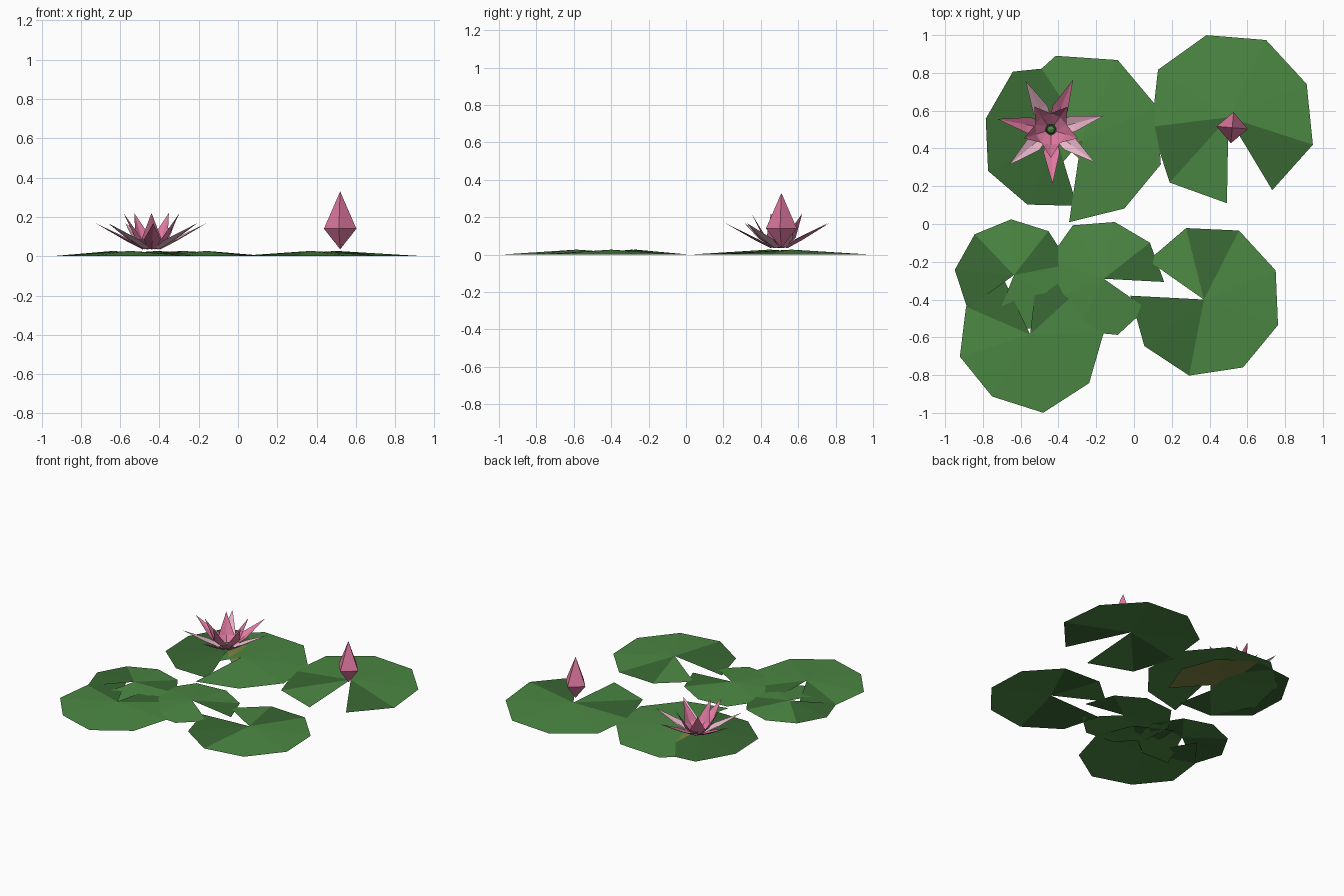
import bpy, math
from mathutils import Vector

if "Cube" in bpy.data.objects:
    bpy.data.objects.remove(bpy.data.objects["Cube"])


def material(name, rgb):
    m = bpy.data.materials.new(name)
    m.diffuse_color = (*rgb, 1)
    m.use_nodes = True
    m.node_tree.nodes["Principled BSDF"].inputs["Base Color"].default_value = m.diffuse_color
    return m


LEAF = material("leaf green", (0.072, 0.245, 0.056))
DARK = material("dark leaf green", (0.042, 0.142, 0.034))
OLIVE = material("yellowed leaf", (0.21, 0.235, 0.055))
PINK = material("petal pink", (0.74, 0.19, 0.35))
PALE = material("pale petal pink", (0.84, 0.48, 0.60))


def build(name, verts, faces, mats, indices=None):
    me = bpy.data.meshes.new(name)
    me.from_pydata(verts, [], faces)
    for m in mats:
        me.materials.append(m)
    for p in me.polygons:
        p.use_smooth = False
        if indices:
            p.material_index = indices[p.index]
    ob = bpy.data.objects.new(name, me)
    bpy.context.collection.objects.link(ob)
    return ob


def lily_pad(name, x, y, start, radii, dark=(), olive=(), height=0.027):
    """Shallow fan of eight triangles with an open notch."""
    verts = [(x, y, height)]
    for i, r in enumerate(radii):
        a = math.radians(start + 41 * i)
        verts.append((x + r * math.cos(a), y + r * math.sin(a), 0))
    n = len(radii) - 1
    faces = [(0, i + 1, i + 2) for i in range(n)]
    idx = [1 if i in dark else 2 if i in olive else 0 for i in range(n)]
    return build(name, verts, faces, [LEAF, DARK, OLIVE], idx)


# Lily pads
lily_pad("pad_back_right", 0.50, 0.565, -59,
         [.45, .47, .45, .455, .45, .45, .41, .465, .455], dark=(0, 6))
lily_pad("pad_back_middle", -0.28, 0.44, 261.6,
         [.435, .425, .44, .44, .47, .47, .44, .44, .43])
lily_pad("pad_back_left", -0.41, 0.45, 319,
         [.38, .38, .38, .39, .425, .39, .40, .38, .37],
         dark=(3, 4, 5, 6, 7), olive=(0, 1, 2))
lily_pad("pad_front_right", 0.37, -0.40, 177,
         [.39, .40, .41, .415, .415, .41, .41, .39, .36], dark=(0, 1, 6))
lily_pad("pad_front_middle", -0.16, -0.29, -3,
         [.32, .31, .306, .327, .31, .31, .31, .306, .275], dark=(0,))
lily_pad("pad_small_left", -0.635, -0.27, 248,
         [.30, .30, .30, .30, .295, .295, .30, .315, .305], dark=(3, 6, 7))
lily_pad("pad_front_left", -0.55, -0.585, 115.5,
         [.40, .37, .39, .385, .42, .405, .39, .39, .39], dark=(0, 7))

FLOWER = Vector((-0.44, 0.5, 0))


def petal(name, angle, base, shoulder, tip, mat):
    """Creased pointed petal; base and shoulder are (radius, half width, z)."""
    a = math.radians(angle)
    out = Vector((math.cos(a), math.sin(a), 0))
    side = Vector((-out.y, out.x, 0))
    verts = []
    for r, w, z in (base, shoulder):
        for s, drop in ((1, 0), (0, 0.012), (-1, 0)):
            verts.append(FLOWER + out * (r + drop) + side * w * s
                         + Vector((0, 0, z - drop * 0.6)))
    verts.append(FLOWER + out * tip[0] + Vector((0, 0, tip[1])))
    faces = [(0, 3, 4, 1), (1, 4, 5, 2), (3, 6, 4), (4, 6, 5)]
    return build(name, verts, [f[::-1] for f in faces], [mat])


# Flower petals: seven spreading outside, five upright inside
for i in range(7):
    petal(f"outer_petal_{i}", 14.6 + i * 360 / 7, (0.035, 0.025, 0.042),
          (0.12, 0.043, 0.085), (0.29, 0.168), PALE if i % 2 == 0 else PINK)
for i in range(5):
    petal(f"inner_petal_{i}", 270 + i * 72, (0.018, 0.026, 0.042),
          (0.07, 0.05, 0.09), (0.15, 0.22), PINK)


def spindle(name, x, y, rings, sides, turn, mats):
    """Closed faceted spindle from (radius, z) rings between two points."""
    (_, z0), *mid, (_, z1) = rings
    verts, faces = [(x, y, z0)], []
    for r, z in mid:
        for k in range(sides):
            a = turn + 2 * math.pi * k / sides
            verts.append((x + r * math.cos(a), y + r * math.sin(a), z))
    verts.append((x, y, z1))
    top, last = len(verts) - 1, len(verts) - 1 - sides
    for k in range(sides):
        j = (k + 1) % sides
        faces.append((0, 1 + j, 1 + k))
        faces.append((last + k, last + j, top))
        for m in range(len(mid) - 1):
            b = 1 + m * sides
            faces.append((b + k, b + j, b + sides + j, b + sides + k))
    return build(name, verts, faces, mats)


# Flower heart and the closed bud
spindle("flower_heart", FLOWER.x, FLOWER.y,
        [(0, 0.035), (0.026, 0.045), (0.02, 0.06), (0, 0.07)], 6, 0.25, [LEAF])
spindle("bud", 0.52, 0.51, [(0, 0.035), (0.083, 0.14), (0, 0.33)], 4,
        math.radians(-5), [PINK])
